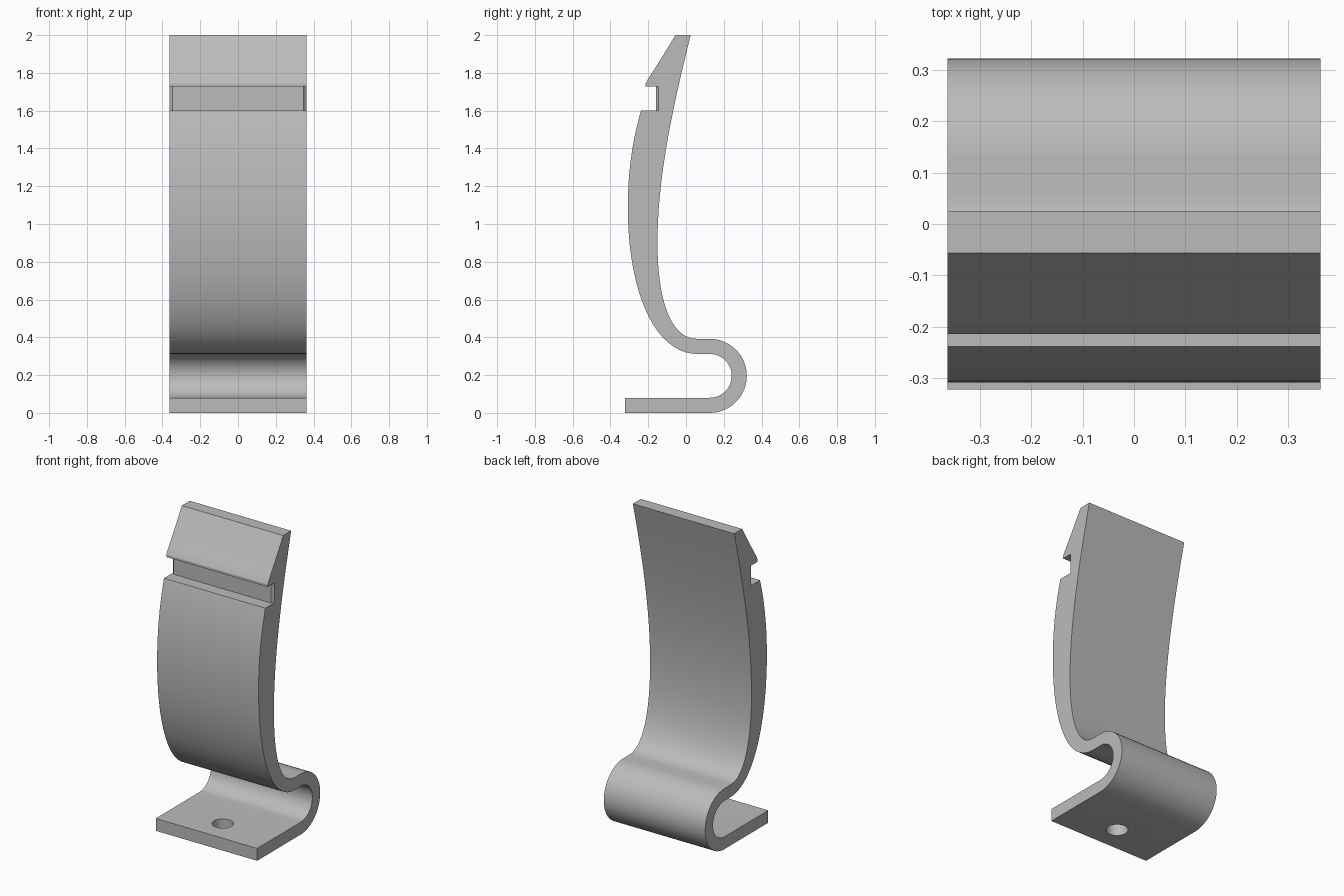
import bpy, bmesh
from math import sin, cos, pi, radians
from mathutils import Vector
from mathutils.geometry import interpolate_bezier

cube = bpy.data.objects.get("Cube")
if cube:
    bpy.data.objects.remove(cube)

HALF_WIDTH = 0.3625

grey = bpy.data.materials.new("plain grey")
grey.use_nodes = True
colour = (0.5, 0.5, 0.5, 1)
grey.diffuse_color = colour
grey.node_tree.nodes["Principled BSDF"].inputs["Base Color"].default_value = colour


def bezier(a, b, c, d, n=20):
    pts = interpolate_bezier(*[Vector((*p, 0)) for p in (a, b, c, d)], n)
    return [(p.x, p.y) for p in pts]


def bend(r, start, end, n=24):
    """Arc of the U-shaped foot bend, in the y-z plane."""
    angles = [start + (end - start) * i / n for i in range(n + 1)]
    return [(0.126 + r * cos(a), 0.196 + r * sin(a)) for a in angles]


def prism(name, points, direction):
    """Extrude a closed outline of 3D points along a direction."""
    bm = bmesh.new()
    face = bm.faces.new([bm.verts.new(p) for p in points])
    grown = bmesh.ops.extrude_face_region(bm, geom=[face])["geom"]
    verts = [v for v in grown if isinstance(v, bmesh.types.BMVert)]
    bmesh.ops.translate(bm, verts=verts, vec=direction)
    bmesh.ops.recalc_face_normals(bm, faces=bm.faces)
    mesh = bpy.data.meshes.new(name)
    bm.to_mesh(mesh)
    bm.free()
    obj = bpy.data.objects.new(name, mesh)
    bpy.context.collection.objects.link(obj)
    mesh.materials.append(grey)
    return obj


# Side outline: foot plate, U bend, curved arm, hooked tip
outline = [(-0.322, 0.08), (-0.322, 0)]
outline += bend(0.196, -pi / 2, pi / 2)
outline += bezier((0.06, 0.392), (-0.09, 0.392), (-0.151, 0.62), (-0.151, 0.9))
outline += bezier((-0.151, 0.9), (-0.151, 1.25), (-0.07, 1.62), (0.025, 2))[1:]
outline += bezier((-0.056, 2), (-0.11, 1.91), (-0.16, 1.83), (-0.203, 1.765), 8)
outline += [(-0.214, 1.743), (-0.214, 1.728)]
outline += bezier((-0.238, 1.6), (-0.285, 1.44), (-0.308, 1.27), (-0.308, 1.09))
outline += bezier((-0.308, 1.09), (-0.308, 0.63), (-0.16, 0.312), (0.06, 0.312))[1:]
outline += bend(0.116, pi / 2, -pi / 2)
clip = prism("spring_clip", [(-HALF_WIDTH, y, z) for y, z in outline],
             (2 * HALF_WIDTH, 0, 0))

# Notch below the hook, its floor chamfered at both ends
half = [(0.348, -0.16), (HALF_WIDTH, -0.145), (0.5, -0.145), (0.5, -0.5)]
plan = half + [(-x, y) for x, y in reversed(half)]
notch = prism("notch_cutter", [(x, y, 1.6) for x, y in plan], (0, 0, 0.128))

# Screw hole through the foot plate
ring = [2 * pi * i / 40 for i in range(40)]
hole = prism("hole_cutter",
             [(0.064 * cos(a), -0.155 + 0.064 * sin(a), -0.05) for a in ring],
             (0, 0, 0.2))

bpy.ops.object.select_all(action="DESELECT")
bpy.context.view_layer.objects.active = clip
clip.select_set(True)
for cutter in (notch, hole):
    mod = clip.modifiers.new(cutter.name, "BOOLEAN")
    mod.operation = "DIFFERENCE"
    mod.solver = "EXACT"
    mod.object = cutter
    bpy.ops.object.modifier_apply(modifier=mod.name)
    bpy.data.objects.remove(cutter)
bpy.ops.object.shade_smooth_by_angle(angle=radians(25))
